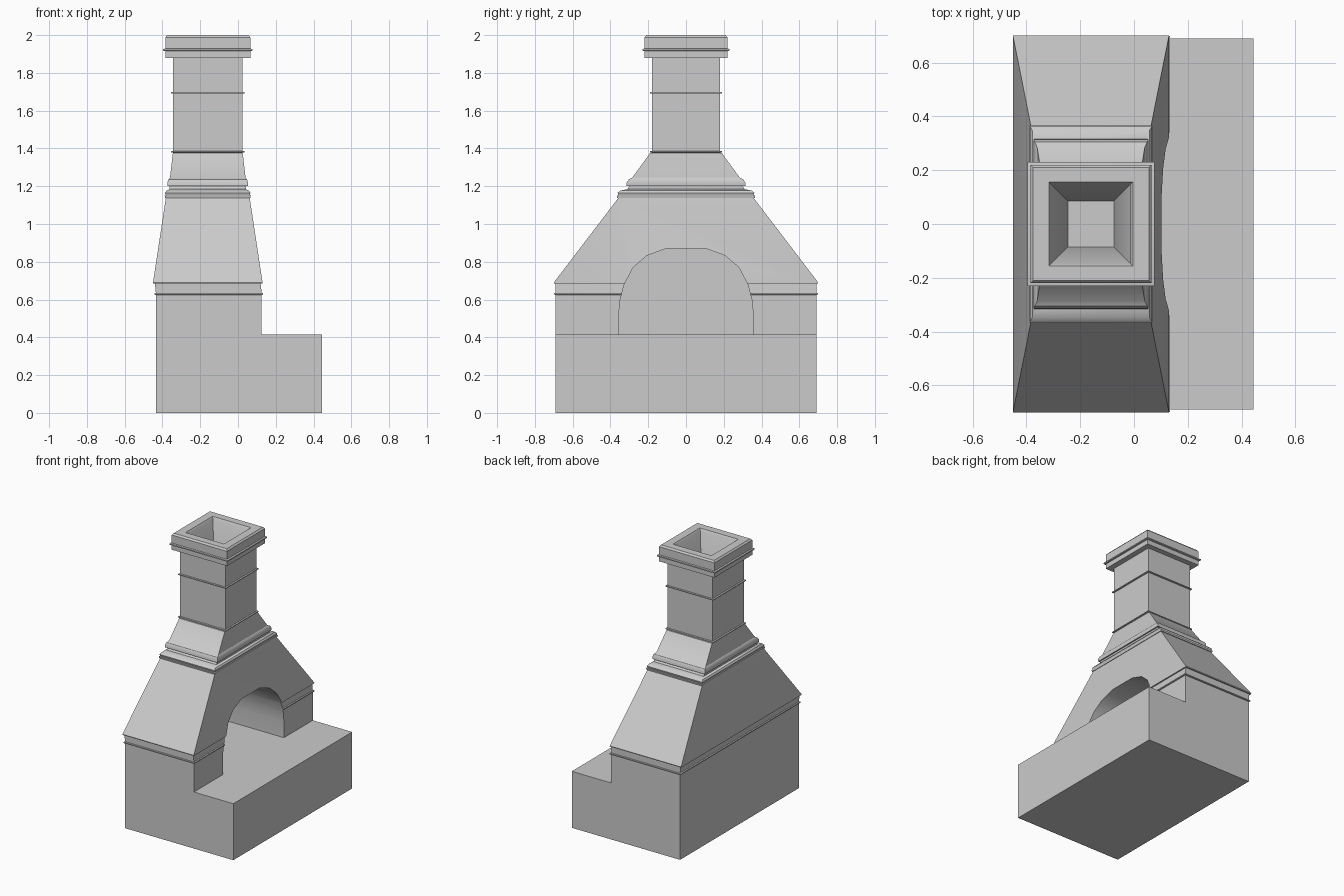
import bpy, bmesh
from math import radians

if "Cube" in bpy.data.objects:
    bpy.data.objects.remove(bpy.data.objects["Cube"])

CX = -0.16  # centre line of the chimney


def make_object(name, bm):
    bmesh.ops.recalc_face_normals(bm, faces=bm.faces)
    mesh = bpy.data.meshes.new(name)
    bm.to_mesh(mesh)
    bm.free()
    obj = bpy.data.objects.new(name, mesh)
    bpy.context.collection.objects.link(obj)
    return obj


def loft(name, rings):
    """Closed solid from concentric rectangles (z, half x, half y, centre x)."""
    bm = bmesh.new()
    loops = []
    for z, hx, hy, cx in rings:
        loops.append([bm.verts.new((cx + sx * hx, sy * hy, z))
                      for sx, sy in ((-1, -1), (1, -1), (1, 1), (-1, 1))])
    for a, b in zip(loops, loops[1:]):
        for i in range(4):
            j = (i + 1) % 4
            bm.faces.new((a[i], a[j], b[j], b[i]))
    bm.faces.new(loops[0][::-1])
    bm.faces.new(loops[-1])
    return make_object(name, bm)


def bead(z, hx, hy, out=0.01, h=0.005):
    """Thin rounded band around a rectangular shaft."""
    return [(z - h, hx, hy), (z - h * 0.6, hx + out, hy + out),
            (z + h * 0.6, hx + out, hy + out), (z + h, hx, hy)]


# Hearth slab
loft("hearth_base", [(0, 0.44, 0.69, 0.005), (0.415, 0.44, 0.69, 0.005)])

# Firebox walls, hood, mouldings, shaft, cap and flue as one stepped profile
profile = [(0.415, 0.28, 0.69), *bead(0.63, 0.28, 0.69, 0.008, 0.006),
           (0.685, 0.28, 0.69), (0.685, 0.29, 0.70), (0.69, 0.29, 0.70)]
profile += [(1.138, 0.222, 0.358), (1.138, 0.226, 0.364), (1.150, 0.228, 0.366),
            (1.152, 0.222, 0.358), (1.165, 0.226, 0.362), (1.177, 0.218, 0.348),
            (1.184, 0.202, 0.312), (1.202, 0.202, 0.297), (1.202, 0.212, 0.315),
            (1.218, 0.214, 0.314), (1.236, 0.208, 0.304), (1.245, 0.200, 0.285)]
profile += [(1.375, 0.185, 0.19), *bead(1.382, 0.184, 0.181),
            *bead(1.695, 0.184, 0.181), (1.88, 0.184, 0.181)]
profile += [(1.88, 0.225, 0.22), *bead(1.922, 0.225, 0.22, 0.011, 0.007),
            (1.988, 0.225, 0.22), (2.0, 0.215, 0.21)]
profile += [(2.0, 0.156, 0.156), (1.985, 0.146, 0.146), (1.42, 0.086, 0.086)]
chimney = loft("chimney", [(z, hx, hy, CX + (0.005 if z < 0.66 else 0))
                           for z, hx, hy in profile])

# Arched firebox opening
half = [(0.355, 0.38), (0.355, 0.53), (0.348, 0.60), (0.327, 0.68),
        (0.28, 0.77), (0.208, 0.832), (0.105, 0.87)]
arch = half + [(-y, z) for y, z in reversed(half)]
bm = bmesh.new()
face = bm.faces.new([bm.verts.new((-0.37, y, z)) for y, z in arch])
ext = bmesh.ops.extrude_face_region(bm, geom=[face])
bmesh.ops.translate(bm, vec=(0.7, 0, 0),
                    verts=[v for v in ext["geom"] if isinstance(v, bmesh.types.BMVert)])
if face.is_valid and len(bm.faces) == len(arch) + 1:
    bm.faces.new([v for v in face.verts])
cutter = make_object("arch_cutter", bm)
cutter.hide_render = True

mod = chimney.modifiers.new("arch", 'BOOLEAN')
mod.operation = 'DIFFERENCE'
mod.solver = 'EXACT'
mod.object = cutter
bpy.context.view_layer.objects.active = chimney
chimney.select_set(True)
bpy.ops.object.modifier_apply(modifier=mod.name)
bpy.data.objects.remove(cutter)

# Drop the buried underside, then smooth only the arch curve
bm = bmesh.new()
bm.from_mesh(chimney.data)
hidden = [f for f in bm.faces if all(v.co.z < 0.416 for v in f.verts)]
bmesh.ops.delete(bm, geom=hidden, context='FACES')
bm.to_mesh(chimney.data)
bm.free()
bpy.ops.object.shade_smooth_by_angle(angle=radians(30))
